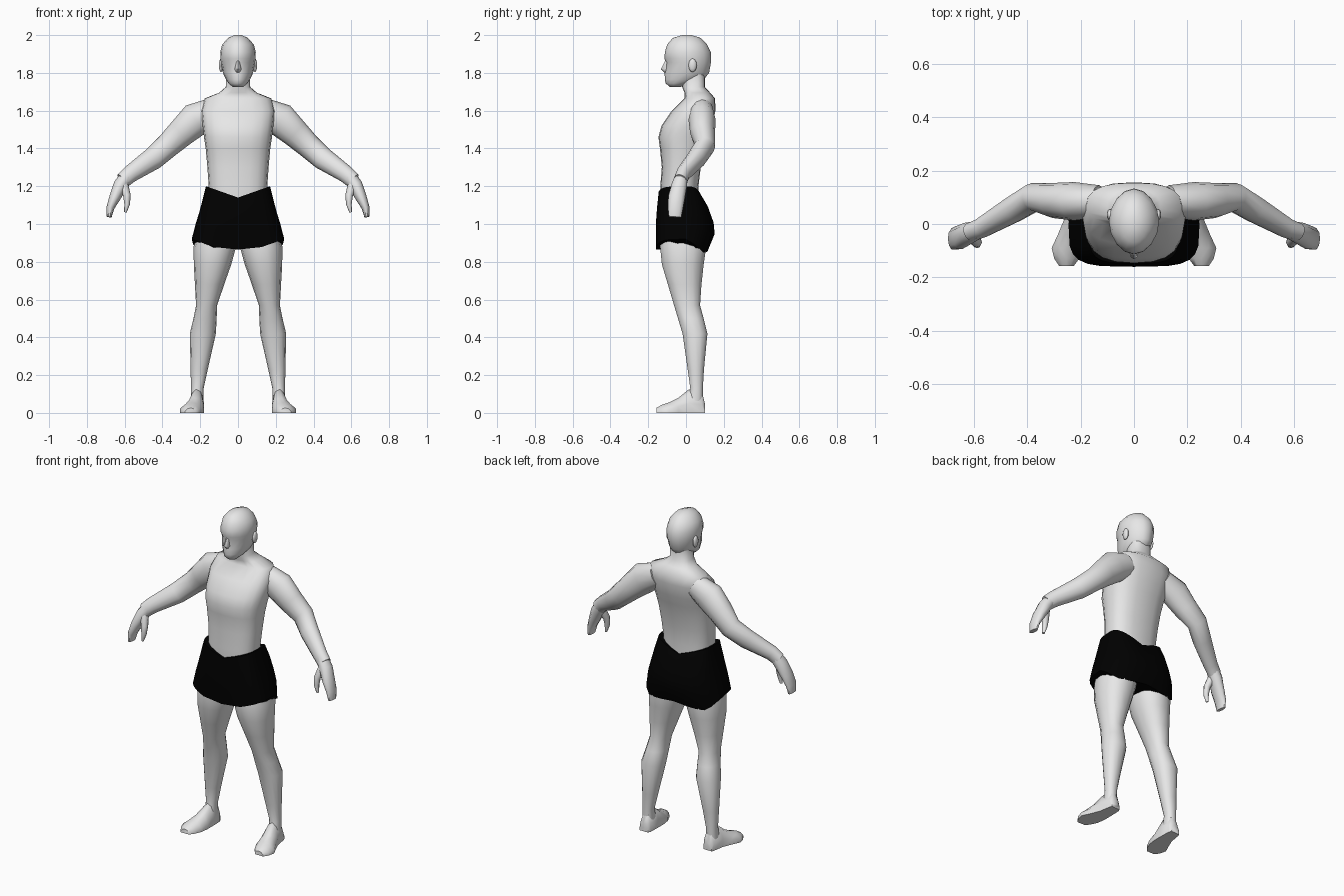
import bpy
import bmesh
from math import sin, cos, pi, radians, copysign
from mathutils import Vector

default_cube = bpy.data.objects.get("Cube")
if default_cube:
    bpy.data.objects.remove(default_cube, do_unlink=True)


def make_material(name, rgb):
    mat = bpy.data.materials.new(name)
    mat.use_nodes = True
    mat.diffuse_color = (*rgb, 1)
    bsdf = mat.node_tree.nodes["Principled BSDF"]
    bsdf.inputs["Base Color"].default_value = (*rgb, 1)
    return mat


skin = make_material("skin grey", (0.8, 0.8, 0.8))
black = make_material("shorts black", (0.0, 0.0, 0.0))


def power(value, p):
    """Superellipse rounding of a sine or cosine."""
    return copysign(abs(value) ** (2 / p), value)


def flat_ring(z, left, right, front, back, p=2.2, sides=16):
    """Horizontal rounded section between four limits."""
    cx, cy = (left + right) / 2, (front + back) / 2
    rx, ry = (right - left) / 2, (back - front) / 2
    angles = [2 * pi * i / sides for i in range(sides)]
    return [Vector((cx + rx * power(cos(a), p), cy + ry * power(sin(a), p), z))
            for a in angles]


def tube_rings(path, sides=12):
    """Oval sections square to a path of (x, y, z, thickness, width)."""
    centres = [Vector(point[:3]) for point in path]
    rings = []
    for i, (centre, point) in enumerate(zip(centres, path)):
        along = centres[min(i + 1, len(path) - 1)] - centres[max(i - 1, 0)]
        along.normalize()
        across = Vector((0, 1, 0))
        across = (across - along * across.dot(along)).normalized()
        thick = across.cross(along)
        rings.append([centre + thick * point[3] * cos(2 * pi * k / sides)
                      + across * point[4] * sin(2 * pi * k / sides)
                      for k in range(sides)])
    return rings


def finish(name, bm, mat, mirrored, angle=55):
    bmesh.ops.recalc_face_normals(bm, faces=bm.faces)
    mesh = bpy.data.meshes.new(name)
    bm.to_mesh(mesh)
    bm.free()
    obj = bpy.data.objects.new(name, mesh)
    bpy.context.collection.objects.link(obj)
    mesh.materials.append(mat)
    bpy.ops.object.select_all(action="DESELECT")
    obj.select_set(True)
    bpy.context.view_layer.objects.active = obj
    bpy.ops.object.shade_smooth_by_angle(angle=radians(angle))
    if mirrored:
        obj.modifiers.new("Mirror", "MIRROR").use_axis[0] = True
    return obj


def loft(name, rings, mat=skin, mirrored=False, closed=True, angle=55):
    """Skin a row of sections and cap both ends."""
    bm = bmesh.new()
    rows = [[bm.verts.new(co) for co in ring] for ring in rings]
    count = len(rows[0])
    for low, high in zip(rows, rows[1:]):
        for k in range(count if closed else count - 1):
            n = (k + 1) % count
            bm.faces.new((low[k], low[n], high[n], high[k]))
    bm.faces.new(rows[0])
    bm.faces.new(rows[-1])
    return finish(name, bm, mat, mirrored, angle)


# Head: height, half width, front, back
head = [
    (1.725, .028, -.085, -.03),
    (1.745, .05, -.108, .03),
    (1.765, .064, -.112, .095),
    (1.80, .08, -.113, .122),
    (1.855, .09, -.104, .132),
    (1.875, .093, -.114, .133),
    (1.91, .094, -.112, .131),
    (1.95, .084, -.1, .112),
    (1.985, .052, -.07, .078),
    (2.0, .02, -.02, .03),
]
loft("head", [flat_ring(z, -w, w, f, b, 1.9) for z, w, f, b in head], angle=65)

# Nose wedge
loft("nose", [flat_ring(z, -w, w, f, -.08, 1.8, 8) for z, w, f in
              [(1.80, .012, -.112), (1.82, .018, -.132), (1.865, .008, -.11)]])

# Ears
ear = bmesh.new()
bmesh.ops.create_uvsphere(ear, u_segments=10, v_segments=6, radius=1)
bmesh.ops.scale(ear, vec=(.012, .022, .036), verts=ear.verts)
bmesh.ops.translate(ear, vec=(.09, .035, 1.84), verts=ear.verts)
finish("ears", ear, skin, True)

# Torso and neck: height, half width, front, back
torso = [
    (1.08, .15, -.13, .07),
    (1.2, .155, -.136, .066),
    (1.3, .162, -.128, .078),
    (1.4, .171, -.138, .1),
    (1.46, .18, -.146, .118),
    (1.52, .187, -.13, .138),
    (1.6, .195, -.075, .156),
    (1.665, .176, -.008, .154),
    (1.695, .1, -.008, .128),
    (1.725, .065, -.02, .1),
    (1.8, .062, -.02, .1),
]
loft("torso", [flat_ring(z, -w, w, f, b, 2.5, 20) for z, w, f, b in torso],
     angle=65)

# Arms: centre, thickness, width
loft("arms", tube_rings([
    (.13, .085, 1.6, .07, .06),
    (.225, .085, 1.553, .09, .072),
    (.3, .088, 1.483, .076, .066),
    (.375, .1, 1.412, .065, .054),
    (.45, .055, 1.346, .06, .05),
    (.57, -.015, 1.265, .046, .038),
    (.61, -.03, 1.23, .042, .036),
]), mirrored=True)

# Hands with a mitten of fingers
loft("hands", tube_rings([
    (.585, -.022, 1.258, .036, .034),
    (.622, -.035, 1.205, .038, .042),
    (.652, -.05, 1.14, .03, .046),
    (.676, -.056, 1.085, .021, .042),
    (.682, -.058, 1.037, .013, .034),
], 10), mirrored=True)

loft("thumbs", tube_rings([
    (.605, -.045, 1.205, .025, .025),
    (.588, -.068, 1.15, .02, .02),
    (.587, -.075, 1.105, .015, .016),
    (.596, -.075, 1.062, .007, .009),
], 8), mirrored=True)

# Legs: height, inner side, outer side, front, back
legs = [
    (.97, .01, .21, -.13, .1),
    (.88, .01, .235, -.14, .11),
    (.785, .036, .234, -.13, .096),
    (.68, .073, .228, -.098, .084),
    (.57, .11, .222, -.065, .076),
    (.5, .113, .236, -.044, .095),
    (.42, .117, .255, -.02, .115),
    (.23, .16, .251, .008, .096),
    (.13, .182, .249, .022, .09),
    (.06, .184, .25, .005, .09),
]
loft("legs", [flat_ring(*row, 2.2, 14) for row in legs], mirrored=True)

# Feet: station, inner side, outer side, top
feet = [
    (.1, .19, .245, .05),
    (.085, .182, .25, .11),
    (.015, .18, .262, .125),
    (-.04, .18, .285, .08),
    (-.09, .187, .308, .055),
    (-.13, .205, .298, .042),
    (-.157, .225, .28, .026),
]
section = [(0, 0), (1, 0), (1, .4), (.75, .85), (.5, 1), (.22, .9), (0, .45)]
loft("feet", [[Vector((i + (o - i) * u, y, top * v)) for u, v in section]
              for y, i, o, top in feet], mirrored=True)


# Shorts: half sections running from front middle round the side to the back
def shorts_ring(width, front, back, height):
    ring = []
    for k in range(13):
        a = pi * (k / 12 - .5)
        p = 4 if a < 0 else 2.6
        x = width * power(max(cos(a), 0), p) if 0 < k < 12 else 0
        y = (back if a > 0 else -front) * power(sin(a), p)
        ring.append(Vector((x, y, height(x / width, a))))
    return ring


def waist(u, a):
    return 1.14 + .06 * u


def hem(u, a):
    if a <= 0:
        return .865 if u < .3 else .86 + .06 * (u - .3) / .7
    return .92 - .08 * sin(a) / .8 if sin(a) < .8 else .84 + .025 * (1 - u)


def between(t):
    return lambda u, a: waist(u, a) * (1 - t) + hem(u, a) * t


loft("shorts", [
    shorts_ring(.17, -.147, .075, waist),
    shorts_ring(.185, -.154, .118, between(.22)),
    shorts_ring(.204, -.159, .146, between(.48)),
    shorts_ring(.223, -.16, .152, between(.7)),
    shorts_ring(.245, -.16, .118, hem),
], black, mirrored=True, closed=False)
